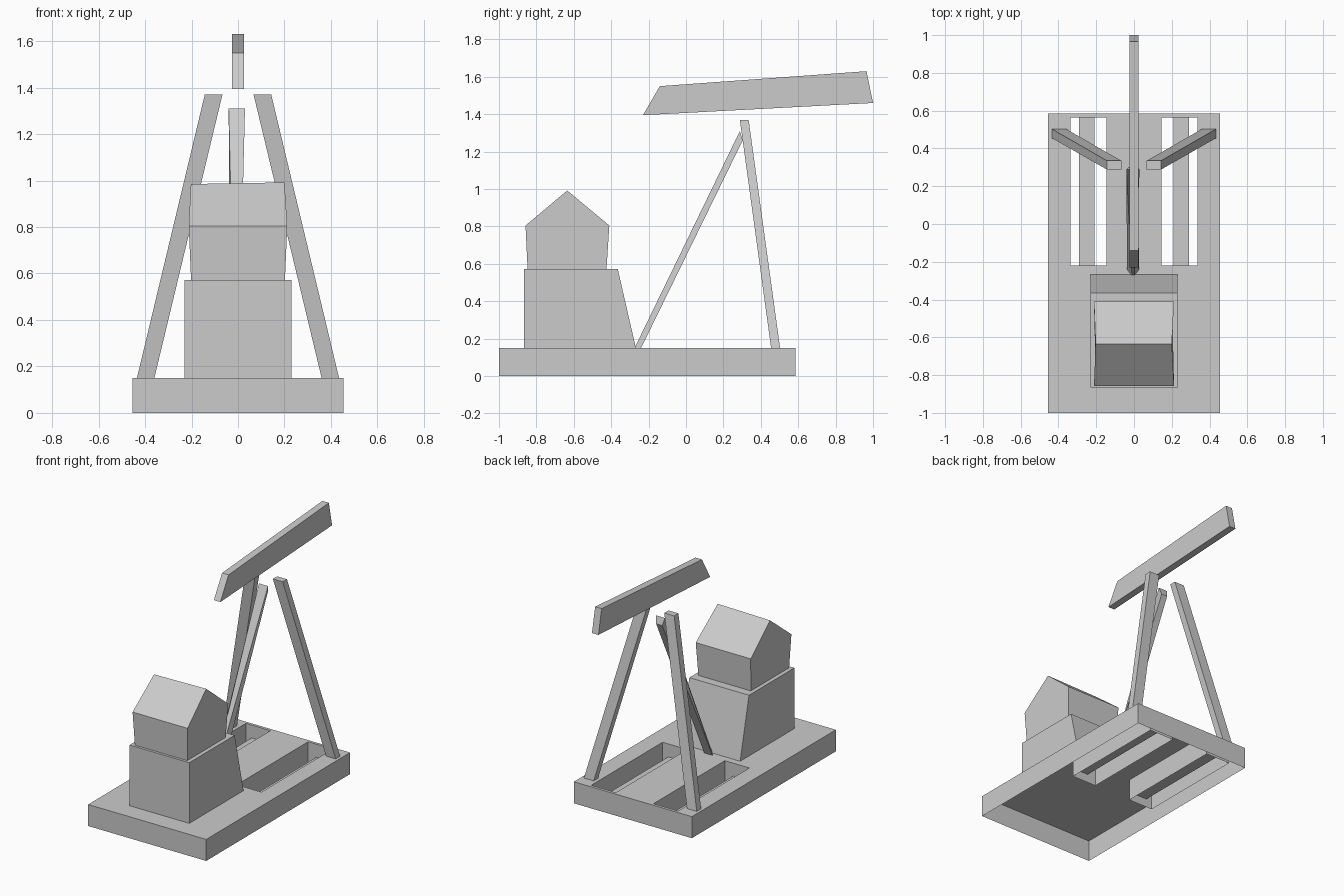
import bpy

if "Cube" in bpy.data.objects:
    bpy.data.objects.remove(bpy.data.objects["Cube"])

grey = bpy.data.materials.new("plain grey")
grey.diffuse_color = (0.6, 0.6, 0.6, 1)
grey.use_nodes = True
grey.node_tree.nodes["Principled BSDF"].inputs["Base Color"].default_value = grey.diffuse_color


def mesh(name, verts, faces):
    me = bpy.data.meshes.new(name)
    me.from_pydata(verts, [], faces)
    me.materials.append(grey)
    ob = bpy.data.objects.new(name, me)
    bpy.context.collection.objects.link(ob)
    return ob


def loft(name, rings, caps=True):
    """Skin between rings of equal length, listed bottom to top, anticlockwise."""
    n = len(rings[0])
    faces = [(r * n + i, r * n + (i + 1) % n, (r + 1) * n + (i + 1) % n, (r + 1) * n + i)
             for r in range(len(rings) - 1) for i in range(n)]
    if caps:
        faces += [tuple(reversed(range(n))), tuple(range((len(rings) - 1) * n, len(rings) * n))]
    return mesh(name, [v for ring in rings for v in ring], faces)


def rect(x0, x1, y0, y1, z):
    return [(x0, y0, z), (x1, y0, z), (x1, y1, z), (x0, y1, z)]


# Base: open-bottomed tray, its deck pierced by two wells
TOP, X, Y0, Y1 = 0.15, 0.455, -1.0, 0.585
W0, W1, V0, V1 = 0.145, 0.335, -0.22, 0.565
loft("base_skirt", [rect(-X, X, Y0, Y1, 0), rect(-X, X, Y0, Y1, TOP)], caps=False)
xs, ys = [-X, -W1, -W0, W0, W1, X], [Y0, V0, V1, Y1]
deck_faces = [(j * 6 + i, j * 6 + i + 1, j * 6 + i + 7, j * 6 + i + 6)
              for j in range(3) for i in range(5) if not (j == 1 and i in (1, 3))]
mesh("base_deck", [(x, y, TOP) for y in ys for x in xs], deck_faces)

for side, s in (("left", -1), ("right", 1)):
    # Well walls facing inward, with a lower strip along the middle
    a, b = sorted((s * W0, s * W1))
    loft(side + "_well", [rect(a, b, V0, V1, TOP), rect(a, b, V0, V1, 0)], caps=False)
    a, b = sorted((s * 0.21, s * 0.29))
    mesh(side + "_well_strip", rect(a, b, V0, V1, 0.06), [(0, 1, 2, 3)])
    # Leaning rear leg
    a, b = sorted((s * 0.36, s * 0.435))
    c, d = sorted((s * 0.067, s * 0.143))
    loft(side + "_leg", [rect(a, b, 0.455, 0.503, TOP), rect(c, d, 0.288, 0.335, 1.37)])

# Pedestal with a sloping back
loft("pedestal", [rect(-0.23, 0.23, -0.865, -0.268, TOP),
                  rect(-0.23, 0.23, -0.865, -0.365, 0.573)])

# Cabin: flared walls closing to a ridge
cabin = rect(-0.202, 0.202, -0.847, -0.425, 0.573) + rect(-0.212, 0.212, -0.858, -0.41, 0.805)
cabin += [(-0.203, -0.635, 0.985), (0.2, -0.635, 0.992)]
mesh("cabin", cabin, [(3, 2, 1, 0), (0, 1, 5, 4), (2, 3, 7, 6), (1, 2, 6, 9, 5),
                      (3, 0, 4, 8, 7), (4, 5, 9, 8), (6, 7, 8, 9)])

# Front strut: section tapers forward at the foot and backward at the head
loft("front_strut", [
    [(-0.011, -0.275, TOP), (0.001, -0.275, TOP), (0.027, -0.24, TOP), (-0.037, -0.24, TOP)],
    [(-0.04, 0.288, 1.31), (0.03, 0.288, 1.31), (0.018, 0.303, 1.26), (-0.028, 0.303, 1.26)]])

# Walking beam with slanted ends
profile = [(-0.23, 1.395), (1.0, 1.46), (0.965, 1.63), (-0.14, 1.55)]
loft("walking_beam", [[(x, y, z) for y, z in profile] for x in (-0.025, 0.025)])
